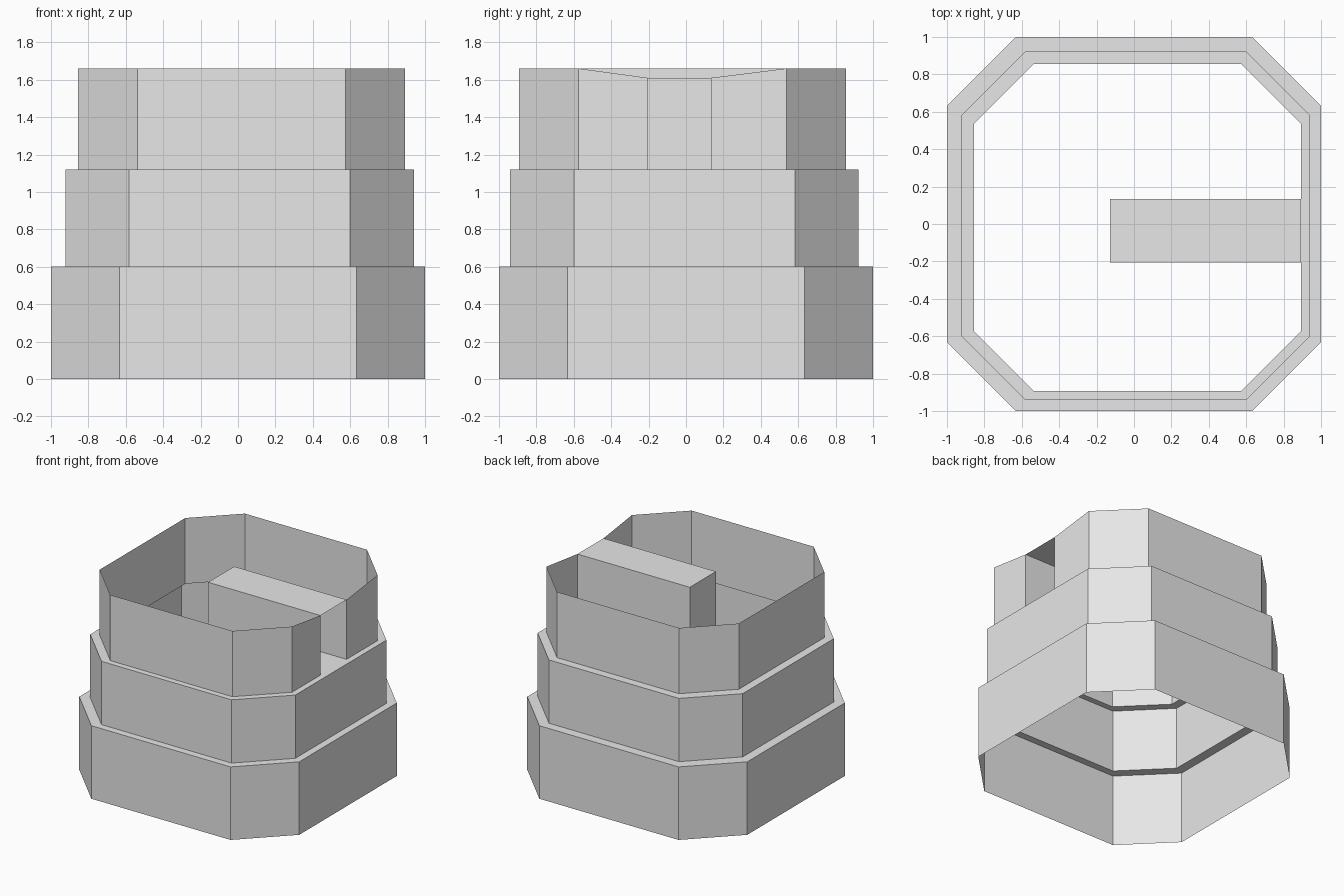
import bpy
import bmesh

cube = bpy.data.objects.get("Cube")
if cube:
    bpy.data.objects.remove(cube, do_unlink=True)

grey = bpy.data.materials.new("plain_grey")
grey.use_nodes = True
COLOUR = (0.8, 0.8, 0.8, 1)
grey.diffuse_color = COLOUR
grey.node_tree.nodes["Principled BSDF"].inputs["Base Color"].default_value = COLOUR


def octagon(shift, half, corner):
    """Chamfered square outline, anticlockwise, starting at the +x side."""
    signs = [(1, 1), (-1, 1), (-1, -1), (1, -1)]
    pts = []
    for i, (sx, sy) in enumerate(signs):
        pair = [(sx * half, sy * corner), (sx * corner, sy * half)]
        pts += pair if i % 2 == 0 else pair[::-1]
    return [(x + shift, y - shift) for x, y in pts]


def strip(name, lower, upper, closed=True):
    """Quads between two matching rows of points."""
    bm = bmesh.new()
    a = [bm.verts.new(p) for p in lower]
    b = [bm.verts.new(p) for p in upper]
    n = len(a)
    for i in range(n if closed else n - 1):
        j = (i + 1) % n
        bm.faces.new((a[i], a[j], b[j], b[i]))
    return finish(name, bm)


def finish(name, bm):
    mesh = bpy.data.meshes.new(name)
    bm.to_mesh(mesh)
    bm.free()
    mesh.materials.append(grey)
    obj = bpy.data.objects.new(name, mesh)
    bpy.context.collection.objects.link(obj)
    return obj


def at(pts, z):
    return [(x, y, z) for x, y in pts]


base = octagon(0, 1, 0.633)
middle = octagon(0.009, 0.932, 0.591)
top = octagon(0.019, 0.874, 0.555)
Z1, Z2, Z3, DIP = 0.6, 1.12, 1.66, 1.61

# Lower two tiers and the ledges above them
strip("base_wall", at(base, 0), at(base, Z1))
strip("base_ledge", at(base, Z1), at(middle, Z1))
strip("middle_wall", at(middle, Z1), at(middle, Z2))
strip("middle_ledge", at(middle, Z2), at(top, Z2))

# Top wall, with a gap where the channel enters
x_out, x_in = top[0][0], -0.128
y_lo, y_hi = -0.205, 0.134
path = [(x_out, y_hi)] + top + [(x_out, y_lo)]
rim = [(x, y, DIP if i in (0, len(path) - 1) else Z3)
       for i, (x, y) in enumerate(path)]
strip("top_wall", at(path, Z2), rim, closed=False)

# Hollow channel, open at the outer end
bm = bmesh.new()
bmesh.ops.create_cube(bm, size=1)
for v in bm.verts:
    v.co = (x_out if v.co.x > 0 else x_in,
            y_hi if v.co.y > 0 else y_lo,
            DIP if v.co.z > 0 else Z2)
bm.normal_update()
bmesh.ops.delete(bm, geom=[f for f in bm.faces if f.normal.x > 0.5],
                 context='FACES')
finish("channel", bm)
